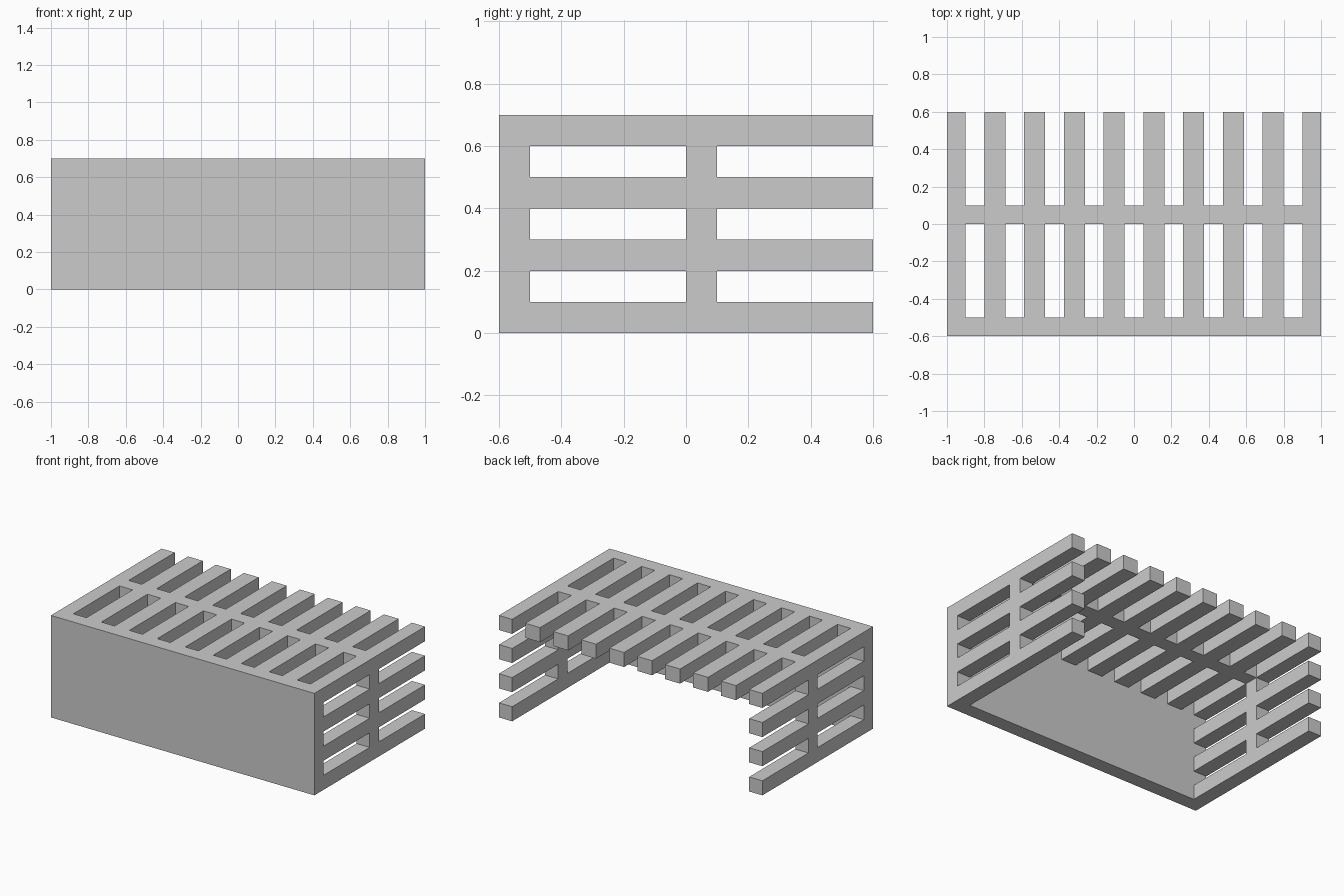
import bpy
import bmesh

if "Cube" in bpy.data.objects:
    bpy.data.objects.remove(bpy.data.objects["Cube"])

T = 0.1                      # wall thickness and slot width
SLOTS = 9                    # slots across the top
PITCH = (1.8 - T) / (SLOTS - 1)

# Grid lines where walls, ribs and slots begin and end
xs = [-1.0]
for i in range(SLOTS):
    xs += [-0.9 + i * PITCH, -0.9 + i * PITCH + T]
xs.append(1.0)
ys = [-0.6, -0.5, 0.0, 0.1, 0.6]
zs = [k * T for k in range(8)]
NX, NY, NZ = len(xs) - 1, len(ys) - 1, len(zs) - 1


def solid(i, j, k):
    """True where the slatted cover has material."""
    if not (0 <= i < NX and 0 <= j < NY and 0 <= k < NZ):
        return False
    if j == 0:                       # solid front wall
        return True
    rib = j == 2                     # cross rib
    if k == NZ - 1:                  # top panel: bars along y
        return rib or i % 2 == 0
    if i in (0, NX - 1):             # side panels: bars along y
        return rib or k % 2 == 0
    return False                     # hollow, open below and behind


# Corner offsets of each cell side, wound to face outwards
SIDES = {
    (1, 0, 0): [(1, 0, 0), (1, 1, 0), (1, 1, 1), (1, 0, 1)],
    (-1, 0, 0): [(0, 0, 0), (0, 0, 1), (0, 1, 1), (0, 1, 0)],
    (0, 1, 0): [(0, 1, 0), (0, 1, 1), (1, 1, 1), (1, 1, 0)],
    (0, -1, 0): [(0, 0, 0), (1, 0, 0), (1, 0, 1), (0, 0, 1)],
    (0, 0, 1): [(0, 0, 1), (1, 0, 1), (1, 1, 1), (0, 1, 1)],
    (0, 0, -1): [(0, 0, 0), (0, 1, 0), (1, 1, 0), (1, 0, 0)],
}

# Skin the solid cells into one watertight mesh
bm = bmesh.new()
verts = {}


def vert(i, j, k):
    if (i, j, k) not in verts:
        verts[i, j, k] = bm.verts.new((xs[i], ys[j], zs[k]))
    return verts[i, j, k]


for i in range(NX):
    for j in range(NY):
        for k in range(NZ):
            if not solid(i, j, k):
                continue
            for (dx, dy, dz), corners in SIDES.items():
                if not solid(i + dx, j + dy, k + dz):
                    bm.faces.new([vert(i + a, j + b, k + c) for a, b, c in corners])

mesh = bpy.data.meshes.new("slatted_cover")
bm.to_mesh(mesh)
bm.free()
cover = bpy.data.objects.new("slatted_cover", mesh)
bpy.context.collection.objects.link(cover)
